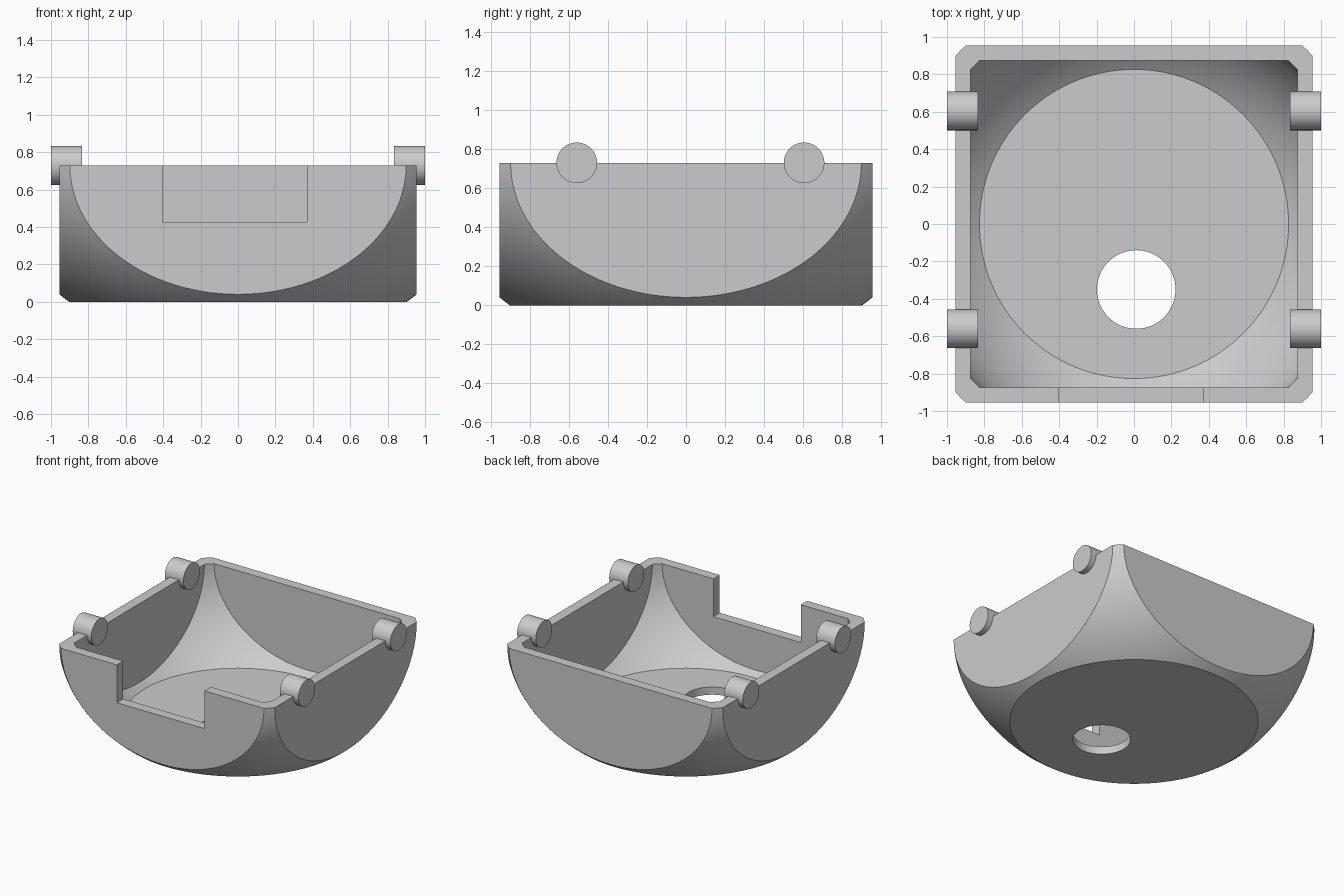
import bpy

cube = bpy.data.objects.get("Cube")
if cube:
    bpy.data.objects.remove(cube, do_unlink=True)

RIM = 0.73      # height of the open rim
HALF = 0.955    # half width of the tray
INNER = 0.916   # scale of the hollow about the rim centre

grey = bpy.data.materials.new("light grey")
grey.use_nodes = True
grey.diffuse_color = (0.6, 0.6, 0.6, 1)
grey.node_tree.nodes["Principled BSDF"].inputs["Base Color"].default_value = (0.6, 0.6, 0.6, 1)


def finish(name):
    ob = bpy.context.object
    ob.name = name
    bpy.ops.object.transform_apply(location=True, rotation=True, scale=True)
    ob.data.materials.append(grey)
    return ob


def box(name, lo, hi):
    bpy.ops.mesh.primitive_cube_add(size=1, location=[(a + b) / 2 for a, b in zip(lo, hi)])
    bpy.context.object.scale = [b - a for a, b in zip(lo, hi)]
    return finish(name)


def cylinder(name, radius, depth, loc, rot=(0, 0, 0)):
    bpy.ops.mesh.primitive_cylinder_add(vertices=64, radius=radius, depth=depth,
                                        location=loc, rotation=rot)
    return finish(name)


def cut(target, tool, operation):
    mod = target.modifiers.new("cut", "BOOLEAN")
    mod.object, mod.operation, mod.solver = tool, operation, "EXACT"
    bpy.context.view_layer.objects.active = target
    bpy.ops.object.modifier_apply(modifier=mod.name)
    bpy.data.objects.remove(tool, do_unlink=True)


def smooth(ob):
    bpy.ops.object.select_all(action="DESELECT")
    ob.select_set(True)
    bpy.context.view_layer.objects.active = ob
    bpy.ops.object.shade_smooth_by_angle(angle=0.3)


def squared_bowl(name, s, top):
    """Flattened ball trimmed to a square box, scaled about the rim centre."""
    bpy.ops.mesh.primitive_uv_sphere_add(segments=128, ring_count=64, radius=1,
                                         location=(0, 0, RIM))
    bpy.context.object.scale = (1.312 * s, 1.312 * s, 1.006 * s)
    ball = finish(name)
    h = HALF * s
    cut(ball, box("trim", (-h, -h, RIM * (1 - s)), (h, h, top)), "INTERSECT")
    return ball


# Hollow tray with notch in the front wall and hole in the floor
tray = squared_bowl("tray", 1, RIM)
cut(tray, squared_bowl("hollow", INNER, RIM + 0.1), "DIFFERENCE")
cut(tray, box("notch", (-0.405, -1.1, 0.427), (0.37, -0.8, 0.9)), "DIFFERENCE")
cut(tray, cylinder("hole", 0.21, 0.4, (0.012, -0.35, 0)), "DIFFERENCE")
smooth(tray)

# Pegs lying across the side walls
for side, x in (("left", 0.9175), ("right", -0.9175)):
    for end, y in (("front", -0.56), ("back", 0.605)):
        smooth(cylinder(f"{end}_{side}_peg", 0.104, 0.165, (x, y, RIM), (0, 1.5708, 0)))
